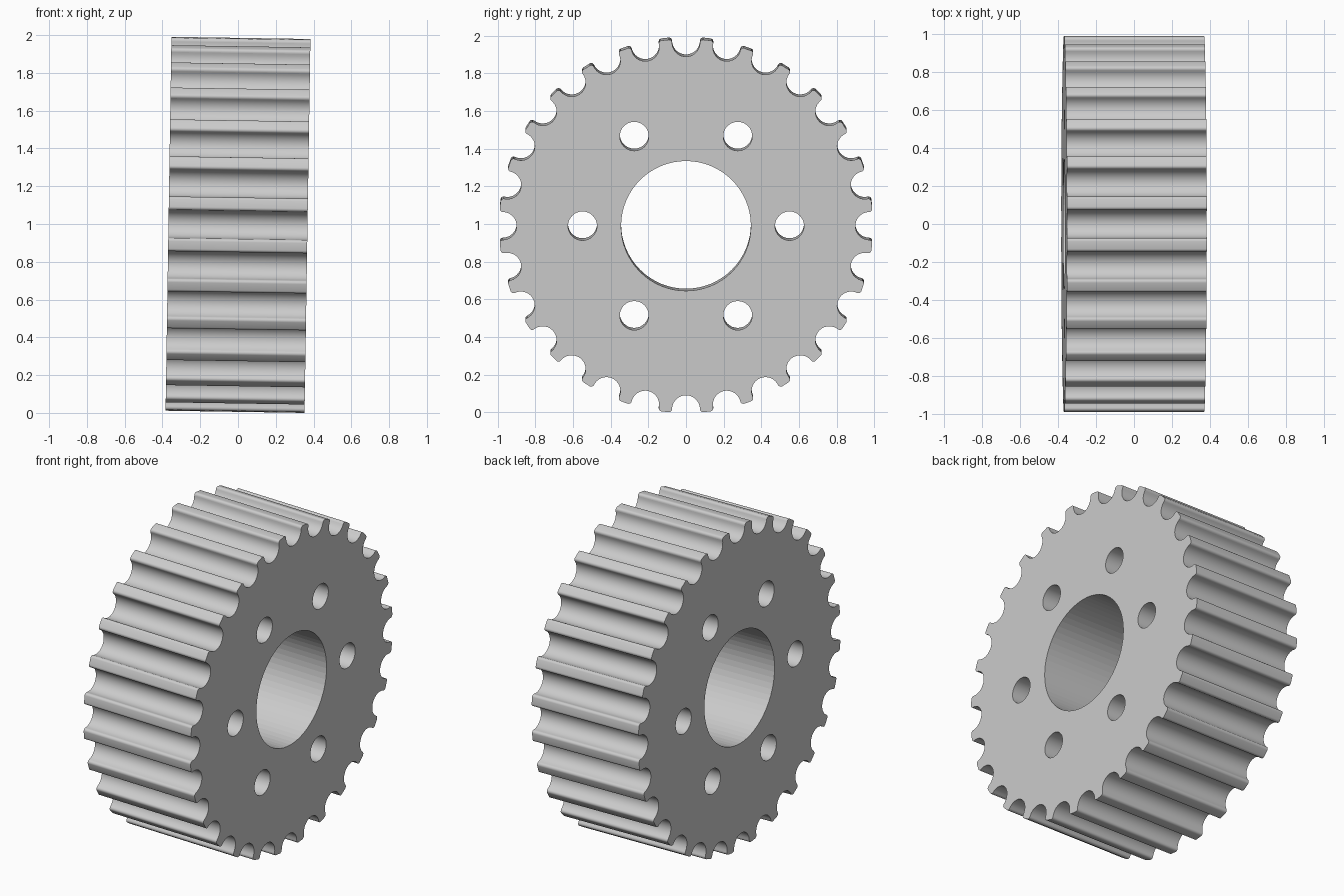
import bpy, bmesh
from math import sin, cos, pi, radians, atan2, sqrt
from mathutils import Matrix

cube = bpy.data.objects.get("Cube")
if cube:
    bpy.data.objects.remove(cube, do_unlink=True)

TEETH = 28
TIP_R = 0.994        # outer radius
HALF_W = 0.368       # half the face width
GAP_R = 0.074        # radius of the round tooth gap
GAP_C = 0.974        # distance of the gap centre from the axis
FILLET = 0.016       # rounding of the tooth corners
BORE_R = 0.345
BOLT_R, BOLT_C = 0.077, 0.55


def arc(cx, cy, r, a0, a1, n):
    """Points on an arc, both ends included."""
    return [(cx + r * cos(a0 + (a1 - a0) * i / n),
             cy + r * sin(a0 + (a1 - a0) * i / n)) for i in range(n + 1)]


def circle(cx, cy, r, n):
    return arc(cx, cy, r, 0, 2 * pi, n)[:-1]


def gear_outline():
    """Round gaps joined to the tooth tips by small fillets."""
    fx = GAP_R + FILLET
    fy = sqrt((TIP_R - FILLET) ** 2 - fx ** 2)
    half = arc(0, GAP_C, GAP_R, -pi / 2, 0, 9)
    half += arc(fx, fy, FILLET, pi, atan2(fy, fx), 5)
    gap = [(-u, v) for u, v in reversed(half[1:])] + half
    points = []
    for i in range(TEETH):
        a = -2 * pi * i / TEETH
        points += [(u * cos(a) - v * sin(a), u * sin(a) + v * cos(a)) for u, v in gap]
    return points


# Flat cross-section with the bore and six bolt holes
loops = [gear_outline(), circle(0, 0, BORE_R, 64)]
for i in range(6):
    a = i * pi / 3
    loops.append(circle(BOLT_C * cos(a), BOLT_C * sin(a), BOLT_R, 32))

bm = bmesh.new()
for loop in loops:
    verts = [bm.verts.new((-HALF_W, y, z)) for y, z in loop]
    for a, b in zip(verts, verts[1:] + verts[:1]):
        bm.edges.new((a, b))
bmesh.ops.triangle_fill(bm, edges=bm.edges[:], use_beauty=True, normal=(1, 0, 0))

# Sweep the section along the axle direction
swept = bmesh.ops.extrude_face_region(bm, geom=bm.faces[:], use_keep_orig=True)
moved = [g for g in swept["geom"] if isinstance(g, bmesh.types.BMVert)]
bmesh.ops.translate(bm, verts=moved, vec=(2 * HALF_W, 0, 0))
bmesh.ops.recalc_face_normals(bm, faces=bm.faces[:])

# Slight lean of the axle, then stand on the ground
bm.transform(Matrix.Rotation(radians(0.9), 4, 'Y'))
low = min(v.co.z for v in bm.verts)
bmesh.ops.translate(bm, verts=bm.verts[:], vec=(0, 0, -low))

mesh = bpy.data.meshes.new("toothed_pulley")
bm.to_mesh(mesh)
bm.free()
pulley = bpy.data.objects.new("toothed_pulley", mesh)
bpy.context.collection.objects.link(pulley)

# Plain grey metal
grey = bpy.data.materials.new("light_grey")
grey.use_nodes = True
colour = (0.6, 0.6, 0.6, 1)
grey.diffuse_color = colour
grey.node_tree.nodes["Principled BSDF"].inputs["Base Color"].default_value = colour
mesh.materials.append(grey)

# Smooth the tooth gaps and tips, leave the bore faceted
bpy.context.view_layer.objects.active = pulley
pulley.select_set(True)
bpy.ops.object.shade_smooth_by_angle(angle=radians(25))
for p in mesh.polygons:
    if (p.center.y ** 2 + (p.center.z - 1) ** 2) < (BORE_R + 0.02) ** 2:
        p.use_smooth = False
